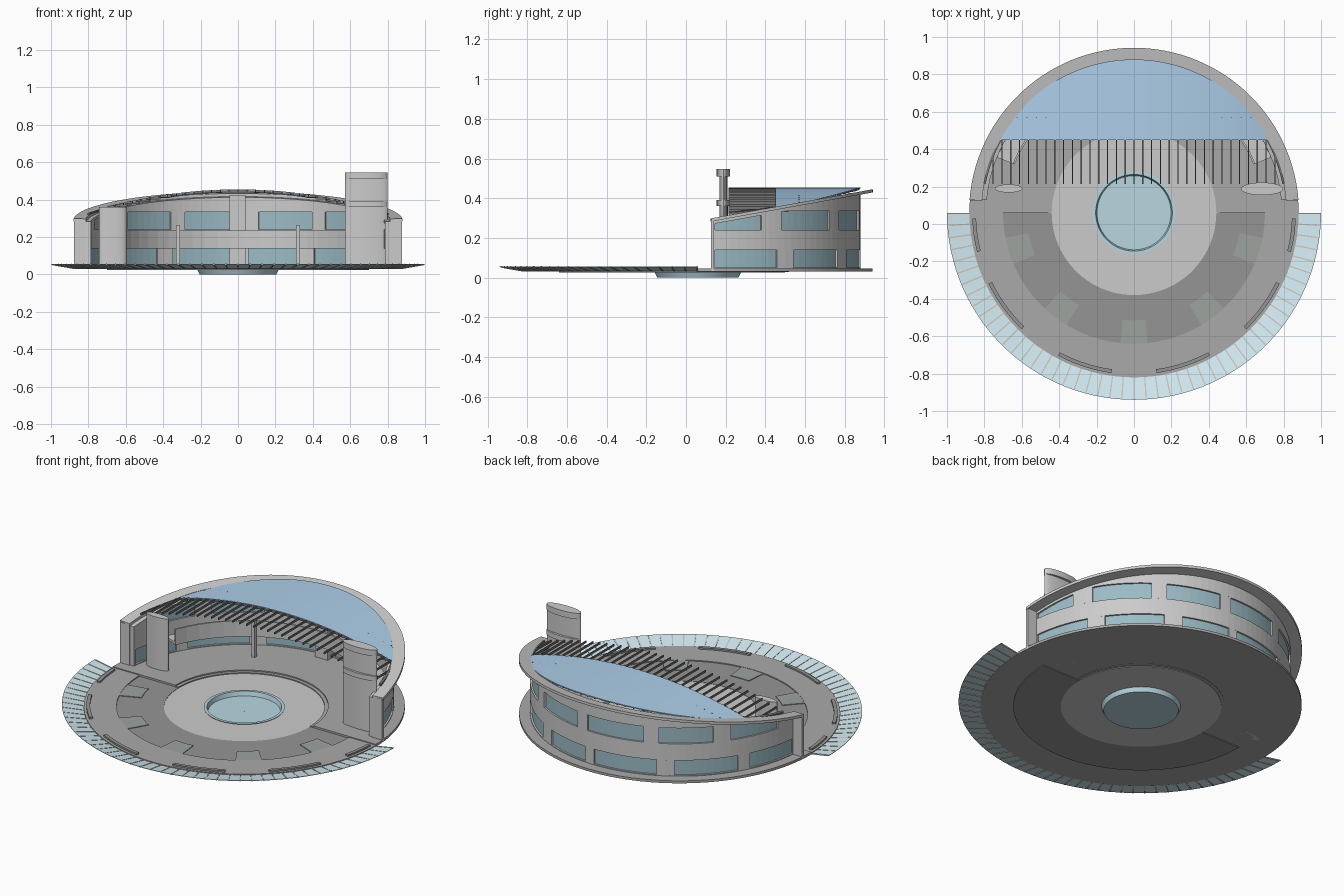
import bpy, bmesh, math
from math import sin, cos, radians, sqrt

if "Cube" in bpy.data.objects:
    bpy.data.objects.remove(bpy.data.objects["Cube"])

CY = 0.06  # centre of all the circles lies on (0, CY)


def mat(name, r, g, b):
    m = bpy.data.materials.new(name)
    m.diffuse_color = (r, g, b, 1)
    m.use_nodes = True
    m.node_tree.nodes["Principled BSDF"].inputs["Base Color"].default_value = m.diffuse_color
    return m


CONCRETE = mat("concrete", .62, .62, .61)
PAVING = mat("paving", .40, .40, .40)
DARK = mat("dark_paving", .30, .30, .30)
LIGHT = mat("light_paving", .56, .56, .56)
PLANT = mat("planter", .34, .37, .35)
TEAL = mat("window_glass", .33, .50, .56)
BLUE = mat("roof_glass", .42, .62, .82)
PALE = mat("pale_glass", .66, .85, .91)
WATER = mat("pool", .48, .68, .75)
BROWN = mat("brown_bar", .62, .55, .50)
METAL = mat("dark_metal", .18, .18, .18)


def finish(name, bm, m):
    bmesh.ops.recalc_face_normals(bm, faces=bm.faces)
    me = bpy.data.meshes.new(name)
    bm.to_mesh(me)
    bm.free()
    me.materials.append(m)
    ob = bpy.data.objects.new(name, me)
    bpy.context.collection.objects.link(ob)
    return ob


def val(z, x, y):
    return z(x, y) if callable(z) else z


def add_sweep(bm, profile, a0, a1, step=3.0):
    """Sweep a closed (r, z) profile round the centre; z may depend on (x, y)."""
    full = abs(a1 - a0) >= 360
    n = max(1, round((a1 - a0) / step))
    rings = []
    for i in range(n if full else n + 1):
        a = radians(a0 + (a1 - a0) * i / n)
        ring = []
        for r, z in profile:
            x, y = r * cos(a), CY + r * sin(a)
            ring.append(bm.verts.new((x, y, val(z, x, y))))
        rings.append(ring)
    k = len(profile)
    for i in range(n):
        p, q = rings[i], rings[(i + 1) % len(rings)]
        for j in range(k):
            bm.faces.new((p[j], p[(j + 1) % k], q[(j + 1) % k], q[j]))
    if not full:
        bm.faces.new(rings[0])
        bm.faces.new(rings[-1])


def sector(name, r0, r1, z0, z1, spans, m, step=3.0):
    bm = bmesh.new()
    for a0, a1 in spans:
        add_sweep(bm, [(r0, z0), (r1, z0), (r1, z1), (r0, z1)], a0, a1, step)
    return finish(name, bm, m)


def add_box(bm, x0, x1, y0, y1, z0, z1):
    v = [bm.verts.new((x, y, z)) for z in (z0, z1)
         for x, y in ((x0, y0), (x1, y0), (x1, y1), (x0, y1))]
    for f in ((0, 1, 2, 3), (4, 5, 6, 7), (0, 1, 5, 4), (1, 2, 6, 5), (2, 3, 7, 6), (3, 0, 4, 7)):
        bm.faces.new([v[i] for i in f])


def boxes(name, items, m):
    bm = bmesh.new()
    for b in items:
        add_box(bm, *b)
    return finish(name, bm, m)


def gaps(spans, a0, a1):
    edges = [a0] + [a for s in spans for a in s] + [a1]
    return list(zip(edges[::2], edges[1::2]))


# Sloping roof plane and barrel vault heights
def rim_top(x, y): return 0.298 + 0.18 * (y - 0.125)
def rim_low(x, y): return rim_top(x, y) - 0.016
def head(x, y): return min(0.335, rim_top(x, y) - 0.03)
def vault(x, y=0): return 0.455 - 2.62 + sqrt(2.62 ** 2 - x * x)


# Ground: plaza rings, back floor, shallow steps
sector("plaza_outer", .70, .88, .03, .04, [(180, 360)], PAVING)
sector("plaza_dark_ring", .44, .70, .025, .034, [(180, 360)], DARK)
sector("back_floor", .46, .88, .03, .045, [(0, 180)], PAVING)
sector("floor_step", .44, .46, .028, .038, [(0, 180)], PAVING)
sector("pool_surround", .205, .44, .025, .032, [(0, 360)], LIGHT)
sector("planters", .575, .70, .027, .038,
       [(a - 6, a + 6) for a in (197, 233, 270, 307, 343)], PLANT)
half = [(182, 194), (206, 226), (242, 262)]
sector("benches", .845, .865, .038, .05,
       half + [(540 - b, 540 - a) for a, b in half], DARK)

# Pool basin
bm = bmesh.new()
add_sweep(bm, [(.001, 0), (.205, 0), (.222, .036), (.205, .036), (.198, .01), (.001, .01)], 0, 360, 5)
finish("pool_basin", bm, WATER)

# Sloping glass border with radial bars
bm = bmesh.new()
add_sweep(bm, [(.88, .032), (1.0, .054), (1.0, .057), (.88, .035)], 180, 360)
finish("glass_border", bm, PALE)
bm = bmesh.new()
for i in range(49):
    a = 180.2 + i * 179.6 / 48
    add_sweep(bm, [(.88, .030), (.995, .050), (.995, .0575), (.88, .0375)], a - .2, a + .2)
finish("border_bars", bm, BROWN)

# Curved building wall with two rows of windows
A0, A1 = 5, 175
low = [(6, 29), (36, 59), (66, 86), (90, 116), (123, 148), (153, 174)]
high = [(6, 23), (31, 54), (60, 82), (87, 111), (117, 138), (145, 166)]
sector("wall_sill", .79, .82, .044, .05, [(A0, A1)], CONCRETE)
sector("lower_piers", .79, .82, .05, .14, gaps(low, A0, A1), CONCRETE)
sector("wall_band", .79, .82, .14, .24, [(A0, A1)], CONCRETE)
sector("upper_piers", .79, .82, .24, head, gaps(high, A0, A1), CONCRETE)
sector("wall_head", .79, .82, head, rim_low, [(A0, A1)], CONCRETE)
sector("lower_windows", .80, .81, .05, .14, low, TEAL)
sector("upper_windows", .80, .81, .24, head, high, TEAL)
sector("roof_rim", .815, .882, rim_low, rim_top, [(4.5, 175.5)], CONCRETE)
boxes("end_walls", [(s * .845 - .032, s * .845 + .032, .125, .142, .03, .29) for s in (-1, 1)], CONCRETE)

# Inner balcony, centre pillar and posts
sector("balcony_floor", .70, .79, .14, .155, [(22, 158)], CONCRETE, 6)
sector("balcony_parapet", .69, .70, .14, .235, [(22, 158)], CONCRETE, 6)
boxes("centre_pillar", [(-.045, .04, .80, .86, .044, .425)], CONCRETE)
boxes("posts", [(s * .32 - .011, s * .32 + .011, .60, .622, .044, .265) for s in (-1, 1)], CONCRETE)

# Glass vault over the back, cut by the circle
EDGE = .82
bm = bmesh.new()
xm = sqrt(EDGE ** 2 - (.45 - CY) ** 2)
rows = []
for i in range(61):
    x = -xm * cos(math.pi * i / 60)
    yb = max(.451, CY + sqrt(EDGE ** 2 - x * x))
    z = vault(x)
    rows.append([bm.verts.new(c) for c in ((x, .45, z), (x, yb, z), (x, yb, z - .006), (x, .45, z - .006))])
for p, q in zip(rows, rows[1:]):
    for j in range(4):
        bm.faces.new((p[j], p[(j + 1) % 4], q[(j + 1) % 4], q[j]))
bm.faces.new(rows[0])
bm.faces.new(rows[-1])
finish("vault_glass", bm, BLUE)

# Roof bars running front to back, with cross arcs and edge beam
bars = []
for i in range(35):
    x = -.80 + i * 1.6 / 34
    yb = CY + sqrt(.815 ** 2 - x * x)
    z = vault(x)
    bars.append((x - .003, x + .003, .215, min(yb, .45), z - .012, z))
    if yb > .45:
        bars.append((x - .002, x + .002, .45, yb, z - .014, z - .004))
boxes("roof_bars", bars, METAL)
arcs = []
for y in (.45, .57, .69):
    w = sqrt(.81 ** 2 - (y - CY) ** 2)
    for i in range(24):
        x0, x1 = -w + i * w / 12, -w + (i + 1) * w / 12
        z = vault((x0 + x1) / 2)
        arcs.append((x0, x1, y - .002, y + .002, z - .016, z - .004))
boxes("roof_cross_arcs", arcs, METAL)
sector("roof_edge_beam", .808, .82, lambda x, y: vault(x) - .012, vault, [(11, 29), (151, 169)], METAL)


# Elliptical towers
def tower(name, x, y, parts):
    bm = bmesh.new()
    for rx, ry, z0, z1 in parts:
        lo, hi = [[bm.verts.new((x + rx * cos(t * math.pi / 16), y + ry * sin(t * math.pi / 16), z))
                   for t in range(32)] for z in (z0, z1)]
        bm.faces.new(lo)
        bm.faces.new(hi)
        for j in range(32):
            bm.faces.new((lo[j - 1], lo[j], hi[j], hi[j - 1]))
    ob = finish(name, bm, CONCRETE)
    bpy.context.view_layer.objects.active = ob
    ob.select_set(True)
    bpy.ops.object.shade_smooth_by_angle()
    ob.select_set(False)


tower("tall_tower", .685, .188, [(.113, .02, .03, .515), (.113, .034, .51, .546), (.113, .034, .36, .39)])
tower("short_tower", -.67, .19, [(.073, .022, .03, .36)])
